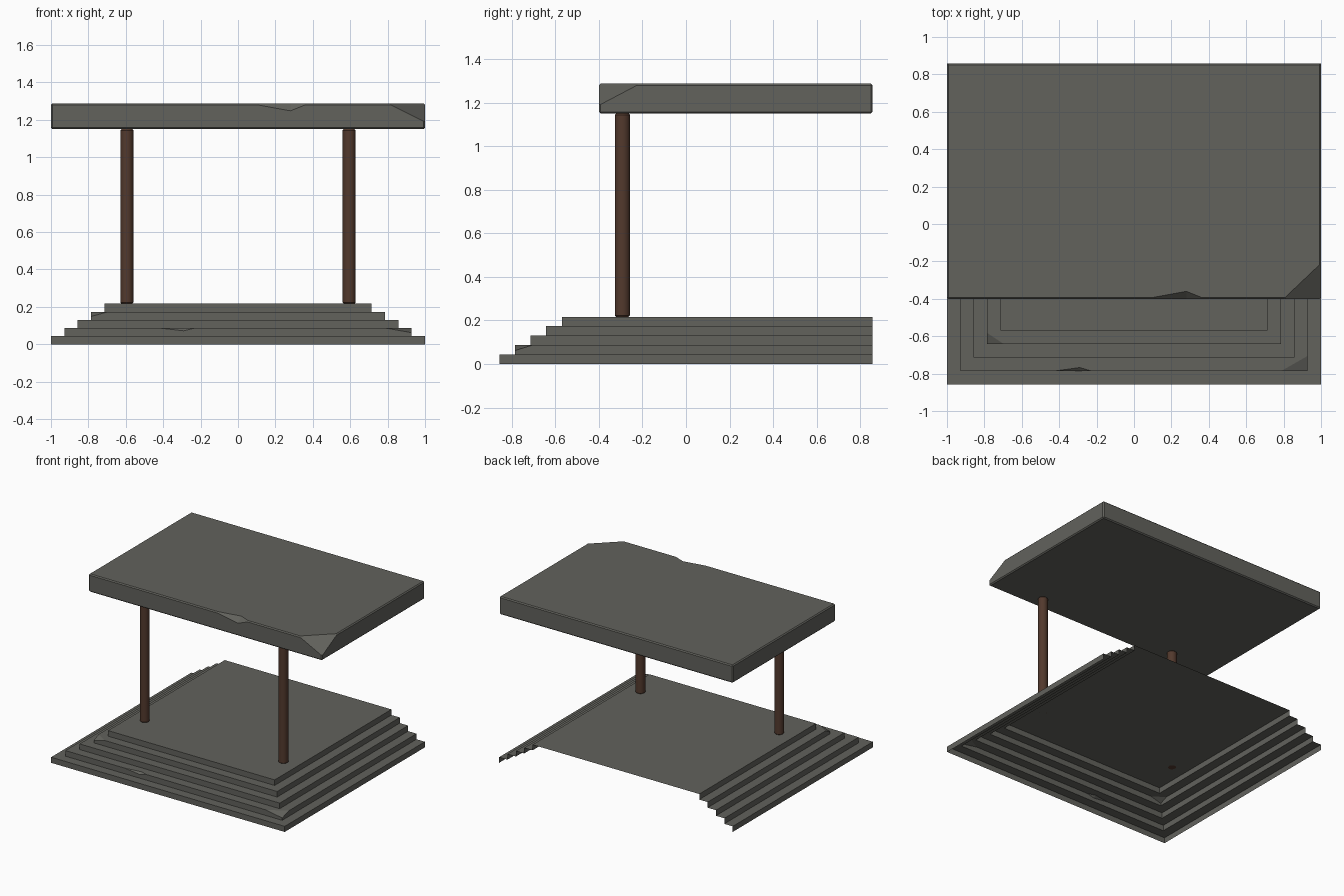
import bpy, bmesh
from mathutils import Vector

if "Cube" in bpy.data.objects:
    bpy.data.objects.remove(bpy.data.objects["Cube"])


def material(name, col):
    m = bpy.data.materials.new(name)
    m.diffuse_color = (*col, 1)
    m.use_nodes = True
    m.node_tree.nodes["Principled BSDF"].inputs["Base Color"].default_value = m.diffuse_color
    return m


STONE = material("grey stone", (0.122, 0.122, 0.108))
WOOD = material("dark brown", (0.085, 0.041, 0.026))


def to_object(bm, name, mat):
    bmesh.ops.recalc_face_normals(bm, faces=bm.faces)
    me = bpy.data.meshes.new(name)
    bm.to_mesh(me)
    bm.free()
    ob = bpy.data.objects.new(name, me)
    bpy.context.collection.objects.link(ob)
    if mat:
        me.materials.append(mat)
    return ob


def chip(target, points):
    # carve a broken notch with a small convex hull
    bm = bmesh.new()
    for p in points:
        bm.verts.new(p)
    bmesh.ops.convex_hull(bm, input=bm.verts)
    cutter = to_object(bm, "chip_cutter", None)
    cutter.hide_render = True
    mod = target.modifiers.new("chip", 'BOOLEAN')
    mod.operation = 'DIFFERENCE'
    mod.solver = 'EXACT'
    mod.object = cutter
    bpy.context.view_layer.objects.active = target
    bpy.ops.object.modifier_apply(modifier=mod.name)
    bpy.data.objects.remove(cutter)


def corner_chip(target, corner, sx, dx, dy, dz):
    c = Vector(corner)
    chip(target, [c - Vector((sx * dx, 0, 0)), c + Vector((0, dy, 0)),
                  c - Vector((0, 0, dz)), c + Vector((sx * .05, -.05, .05))])


def edge_chip(target, x0, xm, x1, y, z, dy, dz):
    chip(target, [(x0, y, z), (x1, y, z), (xm, y + dy, z),
                  (xm, y, z - dz), (xm, y - .05, z + .05)])


# steps: U-shaped stair shell, open at the back and underneath
BACK, RISE, RUN, N = 0.857, 0.0434, 0.0716, 5
bm = bmesh.new()
rings = []
for i in range(N):
    w, f = 1 - i * RUN, -BACK + i * RUN
    for z in (i * RISE, (i + 1) * RISE):
        rings.append([bm.verts.new(p) for p in
                      ((-w, BACK, z), (-w, f, z), (w, f, z), (w, BACK, z))])
for a, b in zip(rings, rings[1:]):
    for k in range(3):
        bm.faces.new((a[k], a[k + 1], b[k + 1], b[k]))
bm.faces.new(rings[-1])
bm.faces.new(rings[0][::-1])
bm.faces.new([r[0] for r in rings] + [r[3] for r in reversed(rings)])
steps = to_object(bm, "steps", STONE)

# broken places on the treads
corner_chip(steps, (1 - RUN, -BACK + RUN, 2 * RISE), 1, .14, .08, .025)
corner_chip(steps, (-1 + 3 * RUN, -BACK + 3 * RUN, 4 * RISE), -1, .09, .06, .025)
edge_chip(steps, -.42, -.29, -.23, -BACK + RUN, 2 * RISE, .018, .015)

# open the back and the underside
bm = bmesh.new()
bm.from_mesh(steps.data)
gone = [f for f in bm.faces if all(v.co.z < 1e-4 for v in f.verts)
        or all(v.co.y > BACK - 1e-4 for v in f.verts)]
bmesh.ops.delete(bm, geom=gone, context='FACES')
bm.to_mesh(steps.data)
bm.free()

# roof slab with softened edges and broken front edge
X, Y0, Z0, Z1 = 1.0, -0.4, 1.15, 1.288
bm = bmesh.new()
bmesh.ops.create_cube(bm, size=1)
for v in bm.verts:
    v.co = Vector((v.co.x * 2 * X, v.co.y * (BACK - Y0) + (BACK + Y0) / 2,
                   v.co.z * (Z1 - Z0) + (Z0 + Z1) / 2))
bmesh.ops.bevel(bm, geom=bm.edges[:], offset=.008, segments=1, affect='EDGES')
roof = to_object(bm, "roof_slab", STONE)
corner_chip(roof, (X, Y0, Z1), 1, .2, .19, .1)
edge_chip(roof, .06, .28, .38, Y0, Z1, .04, .04)

# posts with softened ends
for side, s in (("left", -1), ("right", 1)):
    bm = bmesh.new()
    bmesh.ops.create_cone(bm, cap_ends=True, segments=16, radius1=.035,
                          radius2=.035, depth=Z0 - N * RISE)
    caps = [e for e in bm.edges if abs(e.verts[0].co.z - e.verts[1].co.z) < 1e-4]
    bmesh.ops.bevel(bm, geom=caps, offset=.006, segments=1, affect='EDGES')
    post = to_object(bm, side + "_post", WOOD)
    post.location = (s * .594, -.292, (Z0 + N * RISE) / 2)
    bpy.ops.object.select_all(action='DESELECT')
    post.select_set(True)
    bpy.context.view_layer.objects.active = post
    bpy.ops.object.shade_smooth_by_angle()
